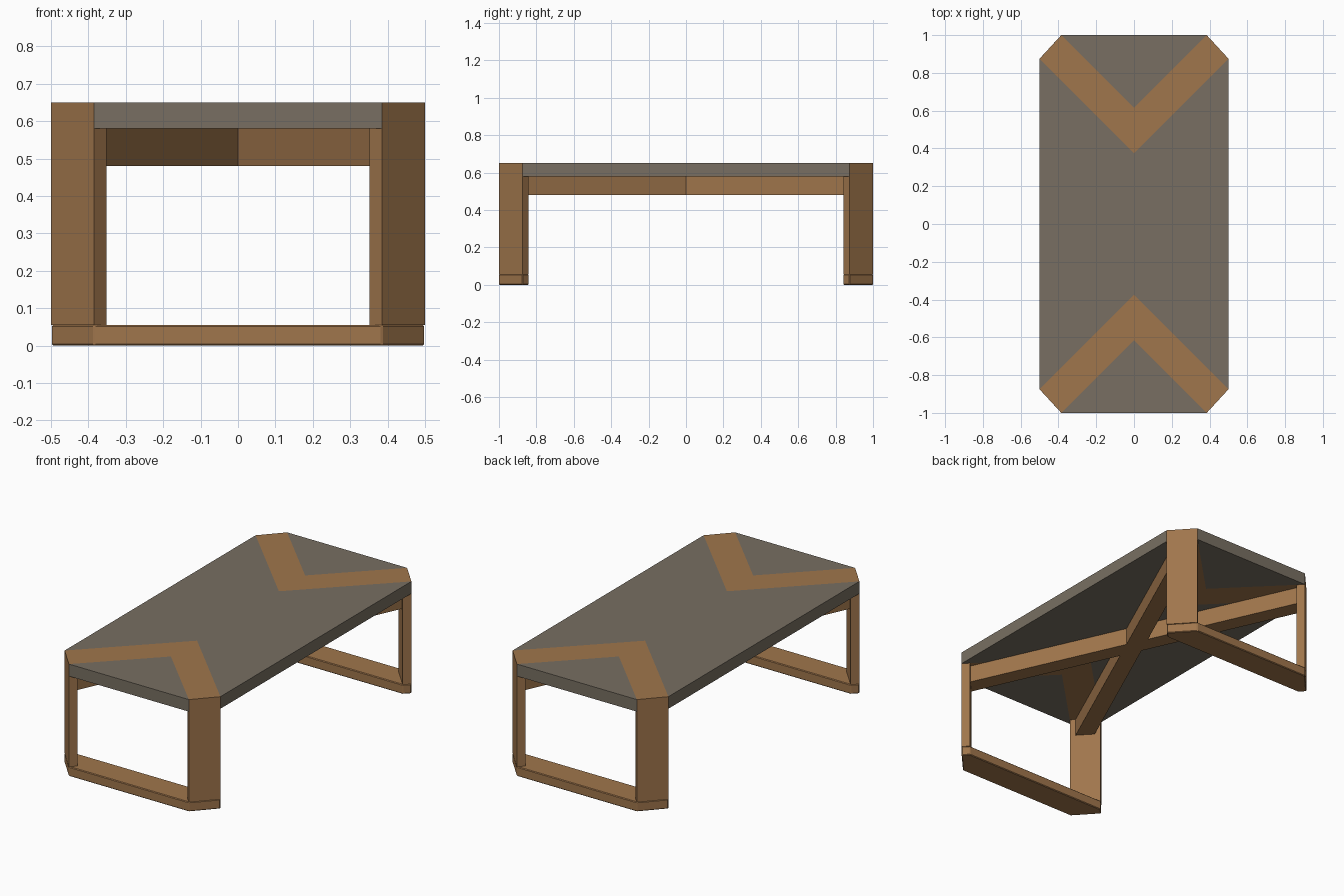
import bpy, bmesh

if "Cube" in bpy.data.objects:
    bpy.data.objects.remove(bpy.data.objects["Cube"])


def material(name, rgb):
    m = bpy.data.materials.new(name)
    m.diffuse_color = (*rgb, 1)
    m.use_nodes = True
    m.node_tree.nodes["Principled BSDF"].inputs["Base Color"].default_value = m.diffuse_color
    return m


WOOD = material("warm wood", (0.35, 0.18, 0.072))
STONE = material("grey brown slab", (0.188, 0.159, 0.122))


def prism(name, outline, z0, z1, mat, bevel=0):
    """Extrude a plan outline between two heights."""
    bm = bmesh.new()
    face = bm.faces.new([bm.verts.new((x, y, z0)) for x, y in outline])
    ext = bmesh.ops.extrude_face_region(bm, geom=[face])
    verts = [g for g in ext["geom"] if isinstance(g, bmesh.types.BMVert)]
    bmesh.ops.translate(bm, vec=(0, 0, z1 - z0), verts=verts)
    bmesh.ops.recalc_face_normals(bm, faces=bm.faces)
    me = bpy.data.meshes.new(name)
    bm.to_mesh(me)
    bm.free()
    me.materials.append(mat)
    ob = bpy.data.objects.new(name, me)
    bpy.context.collection.objects.link(ob)
    if bevel:
        mod = ob.modifiers.new("soft edge", "BEVEL")
        mod.width = bevel
        mod.segments = 1
    return ob


X, Y = 0.5, 1.0            # half width, half length
CX, CY = 0.385, 0.875      # where the corner cuts start
T = 0.033                  # leg thickness along x and y
Z_BAR, Z_BEAM, Z_SLAB, Z_TOP = 0.055, 0.48, 0.58, 0.65
IN, OUT = Y - CX, CY - X   # band tips on the centre line

# Main slab between the two V bands
prism("main_slab", [(X, -CY), (X, CY), (0, OUT), (-X, CY), (-X, -CY), (0, -OUT)],
      Z_SLAB, Z_TOP, STONE)

for s, end in ((-1, "front"), (1, "back")):
    # Triangular slab and V band let into the top
    prism(end + "_slab", [(-CX, s * Y), (CX, s * Y), (0, s * IN)], Z_SLAB, Z_TOP, STONE)
    prism(end + "_band", [(CX, s * Y), (X, s * CY), (0, s * OUT), (-X, s * CY),
                          (-CX, s * Y), (0, s * IN)], Z_SLAB, Z_TOP, WOOD)
    # Foot bar with cut corners
    prism(end + "_foot_bar", [(CX, s * Y), (X, s * CY), (X - T, s * (CY - T)),
                              (T - X, s * (CY - T)), (-X, s * CY), (-CX, s * Y)],
          0, Z_BAR, WOOD, 0.004)
    # Diagonal plank legs
    for r, side in ((-1, "left"), (1, "right")):
        prism(f"{end}_{side}_leg",
              [(r * CX, s * Y), (r * X, s * CY), (r * (X - T), s * (CY - T)),
               (r * (CX - T), s * (Y - T))], Z_BAR, Z_SLAB, WOOD)

# Crossed beams joining the inner leg faces
mx, my = (CX + X) / 2 - T, (CY + Y) / 2 - T
dx, dy = 0.036, 0.039
for r, name in ((1, "cross_beam_a"), (-1, "cross_beam_b")):
    prism(name, [(r * (mx - dx), my + dy), (r * (mx + dx), my - dy),
                 (-r * (mx - dx), -my - dy), (-r * (mx + dx), -my + dy)],
          Z_BEAM, Z_SLAB, WOOD)
